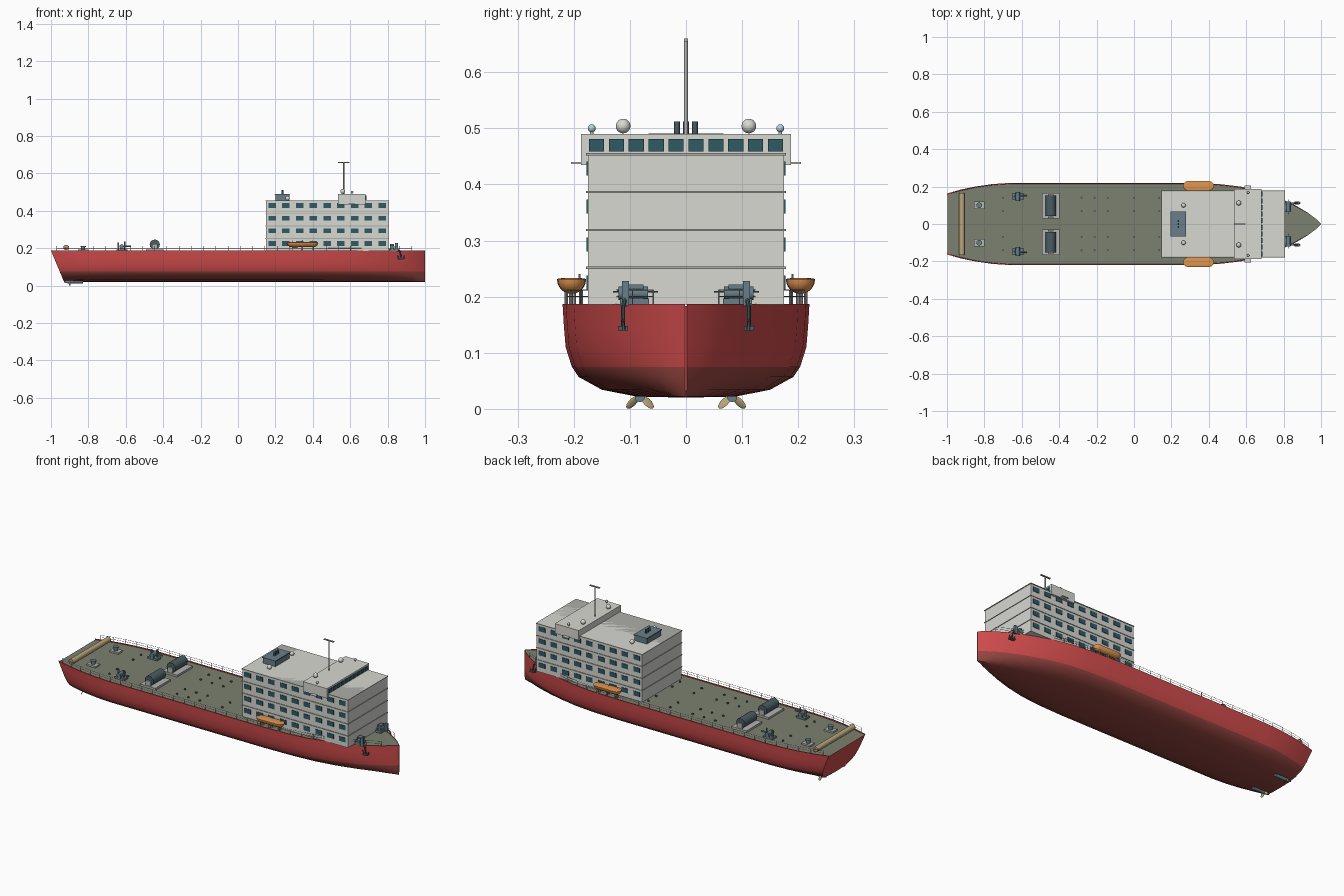
import bpy, bmesh, math
from mathutils import Vector, Matrix

if "Cube" in bpy.data.objects:
    bpy.data.objects.remove(bpy.data.objects["Cube"])

MATS = {}
COL = dict(red=(.62, .07, .07), keel=(.30, .06, .05), deck=(.20, .22, .16), white=(.68, .69, .64),
           trim=(.42, .43, .40), glass=(.03, .10, .13), steel=(.14, .21, .25), dark=(.07, .11, .12),
           orange=(.75, .30, .08), tan=(.50, .38, .20), grey=(.45, .46, .44), blue=(.45, .65, .72))


def mat(key):
    if key not in MATS:
        MATS[key] = bpy.data.materials.new(key)
        MATS[key].diffuse_color = (*COL[key], 1)
    return MATS[key]


def box(bm, x0, x1, y0, y1, z0, z1):
    m = Matrix.Translation(((x0+x1)/2, (y0+y1)/2, (z0+z1)/2)) @ Matrix.Diagonal((x1-x0, y1-y0, z1-z0, 1))
    bmesh.ops.create_cube(bm, size=1, matrix=m)


def cyl(bm, a, b, r, seg=12, r2=None):
    a, b = Vector(a), Vector(b)
    rot = (b-a).to_track_quat('Z', 'Y').to_matrix().to_4x4()
    bmesh.ops.create_cone(bm, cap_ends=True, segments=seg, radius1=r, radius2=r if r2 is None else r2,
                          depth=(b-a).length, matrix=Matrix.Translation((a+b)/2) @ rot)


def ball(bm, c, r, scale=(1, 1, 1)):
    bmesh.ops.create_uvsphere(bm, u_segments=20, v_segments=12, radius=r,
                              matrix=Matrix.Translation(c) @ Matrix.Diagonal((*scale, 1)))


def done(bm, name, keys, mirror=False, smooth=True):
    me = bpy.data.meshes.new(name)
    bmesh.ops.recalc_face_normals(bm, faces=bm.faces)
    bm.to_mesh(me)
    bm.free()
    ob = bpy.data.objects.new(name, me)
    bpy.context.collection.objects.link(ob)
    for k in keys.split():
        me.materials.append(mat(k))
    if mirror:
        md = ob.modifiers.new("mirror", 'MIRROR')
        md.use_axis = (False, True, False)
    if smooth:
        bpy.ops.object.select_all(action='DESELECT')
        ob.select_set(True)
        bpy.context.view_layer.objects.active = ob
        bpy.ops.object.shade_smooth_by_angle(angle=math.radians(35))
    return ob


# hull: half-breadth stations swept with one bilge section, deck and bulwark included
ST = [(-1, .163), (-.93, .183), (-.85, .2), (-.76, .213), (-.66, .22), (-.3, .22), (0, .22), (.3, .22),
      (.45, .214), (.57, .2), (.68, .173), (.76, .145), (.82, .12), (.88, .09), (.93, .06), (.97, .03), (1, .002)]
SEC = [(.4, .022), (.68, .034), (.87, .057), (.925, .075), (.975, .11), (.99, .15), (1, .187), (.97, .187), (.97, .183)]


def half(x):
    for (xa, ya), (xb, yb) in zip(ST, ST[1:]):
        if x <= xb:
            return ya + (yb-ya)*(x-xa)/(xb-xa)
    return 0


bm = bmesh.new()
loop = [(0, .02)] + SEC + [(-f, z) for f, z in reversed(SEC)]
rings = []
for x, w in ST:
    rake = .07*max(0, (-.66-x)/.34)
    rings.append([bm.verts.new((x + rake*(.187-z)/.167, w*f, z)) for f, z in loop])
n = len(loop)
for a, b in zip(rings, rings[1:]):
    for i in range(n):
        j = (i+1) % n
        f = bm.faces.new((a[i], a[j], b[j], b[i]))
        zs = (loop[i][1], loop[j][1])
        f.material_index = 2 if zs == (.183, .183) else 1 if max(zs) < .08 else 0
bm.faces.new(rings[0])
bm.faces.new(rings[-1])
done(bm, "hull", "red keel deck")

# guard rails following the deck edge
bm = bmesh.new()
xs = [-.97 + .0655*i for i in range(30)]
pts = [(x, half(x)*.985 - .001, .185) for x in xs]
for p in pts:
    cyl(bm, p, (p[0], p[1], .212), .0013, 5)
for p, q in zip(pts, pts[1:]):
    for z in (.2, .212):
        cyl(bm, (p[0], p[1], z), (q[0], q[1], z), .0009, 4)
done(bm, "guard_rail", "grey", True)

# accommodation block: four storeys with ledges
H = .0675
bm, bl, bw = bmesh.new(), bmesh.new(), bmesh.new()
for k in range(4):
    z = .186 + H*k
    box(bm, .15, .805, -.175, .175, z, z+H)
    box(bl, .147, .808, -.178, .178, z+H-.004, z+H)
    for i in range(9):
        xc = .183 + .0735*i
        box(bw, xc-.02, xc+.02, .17, .1775, z+.027, z+.052)
done(bm, "accommodation_storeys", "white", smooth=False)
done(bl, "storey_ledges", "trim", smooth=False)
done(bw, "cabin_windows", "glass", True, False)

# wheelhouse with wings and front windows
bm = bmesh.new()
box(bm, .535, .683, -.187, .187, .435, .49)
box(bm, .59, .625, -.205, .205, .436, .44)
done(bm, "wheelhouse", "white", smooth=False)
bm = bmesh.new()
for i in range(10):
    y = -.1595 + .03545*i
    box(bm, .67, .686, y-.0135, y+.0135, .459, .481)
done(bm, "wheelhouse_windows", "glass", smooth=False)

# funnel casing with exhaust pipes
bm = bmesh.new()
box(bm, .2, .275, -.062, .062, .455, .486)
box(bm, .196, .279, -.067, .067, .486, .491)
done(bm, "funnel_casing", "steel", smooth=False)
bm = bmesh.new()
for y in (-.016, 0, .016):
    cyl(bm, (.237, y, .48), (.237, y, .512), .005)
done(bm, "exhaust_pipes", "dark")

# mast with radar bar, radomes and lamps
bm = bmesh.new()
cyl(bm, (.565, 0, .48), (.565, 0, .657), .0035)
box(bm, .535, .595, -.004, .004, .655, .66)
done(bm, "radar_mast", "grey")
bm = bmesh.new()
ball(bm, (.56, .112, .504), .013)
ball(bm, (.265, .1, .467), .012)
done(bm, "radomes", "white", True)
bm = bmesh.new()
cyl(bm, (.61, .168, .485), (.61, .168, .495), .003)
ball(bm, (.61, .168, .5), .007)
done(bm, "bridge_lamps", "blue", True)

# lifeboats: capsule with flattened top
bm = bmesh.new()
ball(bm, (.3, .204, .231), .026)
for v in bm.verts:
    if v.co.x > .3001:
        v.co.x += .09
    v.co.x = .345 + (v.co.x-.345)*1.17
    v.co.z = min(v.co.z, .231) if v.co.z < .236 else .231 + (v.co.z-.231)*.1
done(bm, "lifeboat", "orange", True)
bm = bmesh.new()
for x in (.29, .345, .4):
    for y in (.188, .204, .214):
        cyl(bm, (x, y, .183), (x, y, .213), .0025, 8)
    cyl(bm, (x, .19, .21), (x, .19, .24), .002, 8)
done(bm, "lifeboat_davits", "grey", True)

# stern roller
bm = bmesh.new()
cyl(bm, (-.92, -.167, .204), (-.92, .167, .204), .0145, 20)
done(bm, "stern_roller", "tan")

# large towing reels on low cradles
bm, bd = bmesh.new(), bmesh.new()
box(bm, -.492, -.398, .03, .165, .182, .194)
for y in (.037, .157):
    box(bm, -.46, -.43, y-.004, y+.004, .19, .222)
cyl(bd, (-.445, .042, .219), (-.445, .152, .219), .027, 24)
done(bm, "reel_cradle", "grey", True, False)
done(bd, "towing_reel", "dark", True)

# aft capstans, deck winches and bow windlasses
bm = bmesh.new()
box(bm, -.855, -.8, .08, .12, .182, .192)
done(bm, "capstan_base", "grey", True, False)
bm = bmesh.new()
cyl(bm, (-.828, .1, .19), (-.828, .1, .207), .011)
cyl(bm, (-.828, .1, .207), (-.828, .1, .213), .015)
done(bm, "capstan", "steel", True)
bm = bmesh.new()
box(bm, -.65, -.592, .128, .165, .182, .194)
for y in (.13, .163):
    box(bm, -.632, -.612, y-.003, y+.003, .19, .218)
cyl(bm, (-.622, .122, .209), (-.622, .171, .209), .012)
cyl(bm, (-.64, .147, .19), (-.64, .147, .23), .005)
cyl(bm, (-.605, .15, .19), (-.605, .15, .235), .004)
cyl(bm, (-.605, .15, .21), (-.572, .15, .21), .004)
done(bm, "deck_winch", "steel", True)
bm = bmesh.new()
box(bm, .808, .84, .066, .118, .183, .197)
box(bm, .812, .834, .076, .104, .195, .222)
cyl(bm, (.825, .068, .206), (.825, .12, .206), .012)
cyl(bm, (.825, .05, .209), (.825, .13, .209), .0015, 8)
box(bm, .84, .855, .102, .114, .183, .228)
done(bm, "bow_windlass", "steel", True)

# anchors hung on the bow
bm = bmesh.new()
cyl(bm, (.845, .108, .2), (.867, .112, .182), .004, 8)
cyl(bm, (.867, .112, .184), (.872, .112, .145), .0035, 8)
box(bm, .858, .886, .103, .121, .14, .148)
for x, s in ((.86, -1), (.884, 1)):
    cyl(bm, (x, .112, .142), (x+.006*s, .113, .162), .005, 8, .001)
done(bm, "anchor", "dark", True)

# deck bollards
bm = bmesh.new()
for x in (-.7, -.28, -.21, -.14, 0, .135):
    for y in (.07, .14):
        cyl(bm, (x, y, .182), (x, y, .189), .006, 10)
done(bm, "deck_bollards", "dark", True)

# propulsion pods and four-bladed propellers
bm = bmesh.new()
cyl(bm, (-.91, .082, .021), (-.83, .082, .021), .009)
cyl(bm, (-.93, .082, .021), (-.91, .082, .021), .003, 12, .009)
box(bm, -.88, -.84, .078, .086, .02, .05)
done(bm, "propulsion_pod", "steel", True)
bm = bmesh.new()
for k in range(4):
    m = (Matrix.Translation((-.9, .082, .025)) @ Matrix.Rotation(math.pi*(.25+.5*k), 4, 'X')
         @ Matrix.Translation((0, 0, .019)) @ Matrix.Rotation(.6, 4, 'Z') @ Matrix.Diagonal((.15, .55, 1, 1)))
    bmesh.ops.create_uvsphere(bm, u_segments=12, v_segments=8, radius=.0145, matrix=m)
done(bm, "propeller", "tan", True)

for m in bpy.data.materials:
    if m.users and not m.is_grease_pencil:
        m.use_nodes = True
        m.node_tree.nodes["Principled BSDF"].inputs["Base Color"].default_value = m.diffuse_color
